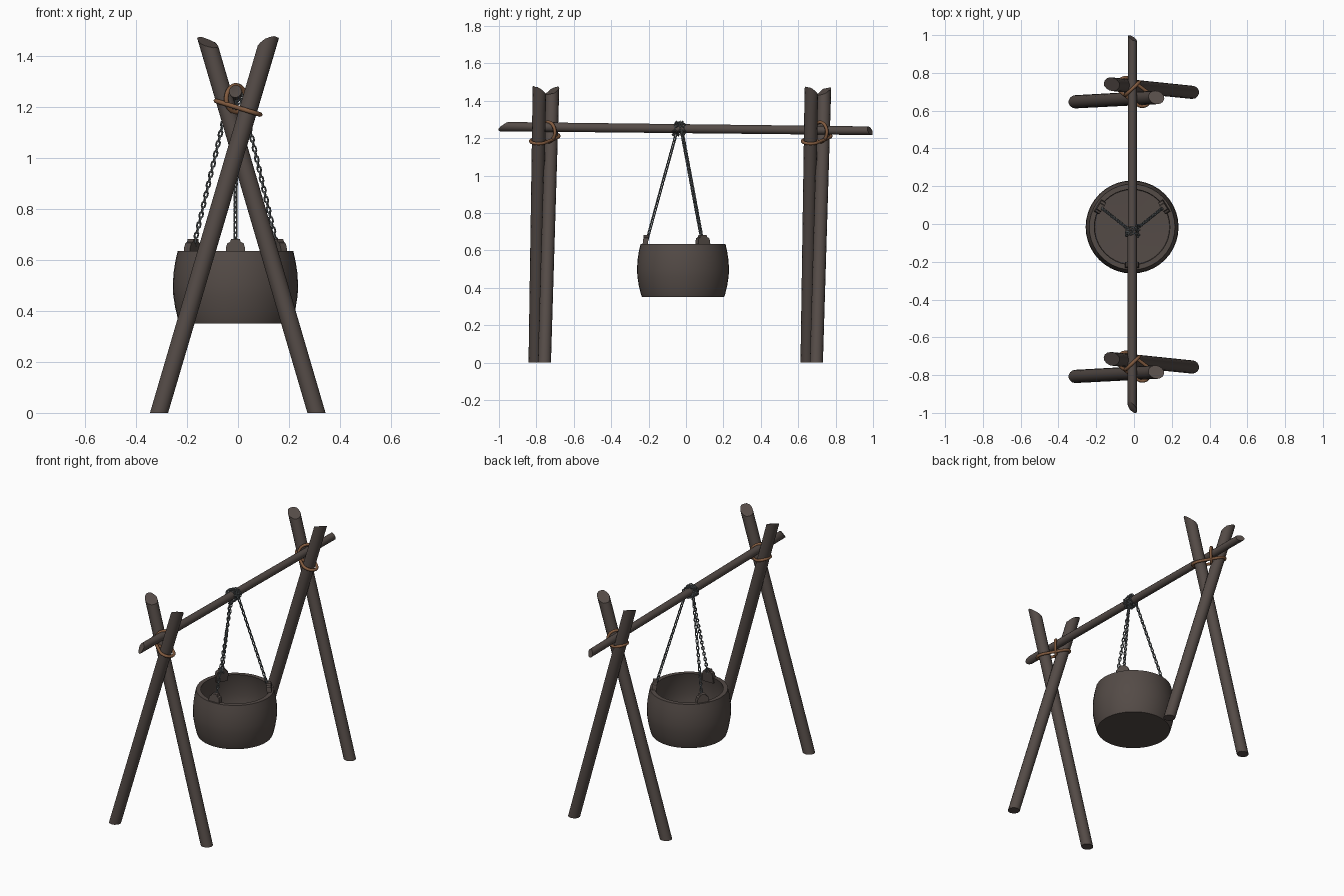
import bpy, bmesh, math, random
from mathutils import Vector as V

if "Cube" in bpy.data.objects:
    bpy.data.objects.remove(bpy.data.objects["Cube"])
random.seed(4)

def mat(name, col):
    m = bpy.data.materials.new(name)
    m.diffuse_color = (*col, 1)
    m.use_nodes = True
    m.node_tree.nodes["Principled BSDF"].inputs["Base Color"].default_value = m.diffuse_color
    return m

WOOD = mat("dark wood", (0.090, 0.071, 0.063))
IRON = mat("pot iron", (0.088, 0.070, 0.062))
STEEL = mat("chain steel", (0.125, 0.140, 0.146))
ROPE = mat("rope brown", (0.225, 0.105, 0.050))

def finish(bm, name, m, angle=40):
    bmesh.ops.recalc_face_normals(bm, faces=bm.faces)
    me = bpy.data.meshes.new(name)
    bm.to_mesh(me)
    bm.free()
    ob = bpy.data.objects.new(name, me)
    bpy.context.collection.objects.link(ob)
    me.materials.append(m)
    bpy.ops.object.select_all(action='DESELECT')
    ob.select_set(True)
    bpy.context.view_layer.objects.active = ob
    bpy.ops.object.shade_smooth_by_angle(angle=math.radians(angle))
    return ob

def skin(bm, rings, closed=False):
    """Join rings of points with quads; cap the ends unless closed."""
    vs = [[bm.verts.new(p) for p in ring] for ring in rings]
    n, k = len(vs), len(vs[0])
    for i in range(n if closed else n - 1):
        a, b = vs[i], vs[(i + 1) % n]
        for j in range(k):
            bm.faces.new((a[j], a[(j + 1) % k], b[(j + 1) % k], b[j]))
    if not closed:
        bm.faces.new(vs[0])
        bm.faces.new(vs[-1])

def pole(name, p0, p1, r0, r1, cut0, cut1, sides=14):
    """Round pole; cut0/cut1 are slant vectors (None = cut flat on the ground)."""
    p0, p1 = V(p0), V(p1)
    ax = (p1 - p0).normalized()
    u = ax.cross(V((1, 0, 0)) if abs(ax.x) < 0.9 else V((0, 1, 0))).normalized()
    w = ax.cross(u)
    bm = bmesh.new()
    rings = []
    for t in (0, 0.1, 0.5, 0.93, 1):
        r = r0 + (r1 - r0) * t
        ring = []
        for j in range(sides):
            a = math.tau * j / sides
            d = u * math.cos(a) + w * math.sin(a)
            p = p0.lerp(p1, t) + d * r
            if t == 0 and cut0 is None:
                p -= ax * (p.z / ax.z)
            elif t in (0, 1):
                p += ax * (d.dot(V(cut1 if t else cut0)) + random.uniform(-.004, .004))
            ring.append(p)
        rings.append(ring)
    skin(bm, rings)
    return finish(bm, name, WOOD)

# two pairs of crossed legs
for label, y, top in (("front", -.002, 0), ("back", 1.452, -0.004)):
    pole(label + "_left_leg", (-.31, y - .805, 0), (.118, y - .782, 1.455 + top),
         .035, .036, None, (.026, -.018, 0))
    pole(label + "_right_leg", (.308, y - .755, 0), (-.118, y - .712, 1.452),
         .035, .036, None, (-.026, .018, 0))

# crossbar
pole("crossbar", (-.01, -.97, 1.262), (-.008, .983, 1.24), .025, .023,
     (-.02, 0, .022), (-.015, 0, -.008), 12)

# pot: turned profile with inner wall and floor
C = V((-.01, -.016, 0))
profile = [(.001, .35), (.219, .35), (.225, .365), (.236, .41), (.244, .46), (.246, .50),
           (.243, .55), (.236, .595), (.227, .635), (.200, .635), (.212, .59), (.220, .50),
           (.214, .44), (.198, .385), (.001, .38)]
bm = bmesh.new()
skin(bm, [[C + V((r * math.cos(math.tau * j / 40), r * math.sin(math.tau * j / 40), z))
           for j in range(40)] for r, z in profile])
finish(bm, "pot", IRON, 35)

def tube(bm, pts, normal, r, sides):
    """Closed round tube through a loop of points."""
    n = len(pts)
    rings = []
    for i, p in enumerate(pts):
        t = (pts[(i + 1) % n] - pts[i - 1]).normalized()
        s = t.cross(normal).normalized()
        q = s.cross(t)
        rings.append([p + (s * math.cos(math.tau * j / sides) + q * math.sin(math.tau * j / sides)) * r
                      for j in range(sides)])
    skin(bm, rings, True)

def link(bm, c, along, side, length=.031, width=.021, r=.0036):
    """One oval chain link."""
    hw, hs = width / 2 - r, length / 2 - width / 2
    pts = []
    for i in range(12):
        a = math.tau * (i + .5) / 12
        pts.append(c + along * (math.sin(a) * hw + math.copysign(hs, math.sin(a))) + side * math.cos(a) * hw)
    tube(bm, pts, along.cross(side), r, 6)

# three lugs on the rim, three chains to the bar
anchors = [(270, V((-.008, -.055, 1.215))), (148, V((-.036, -.022, 1.235))), (32, V((.018, -.022, 1.235)))]
for k, (deg, top) in enumerate(anchors):
    a = math.radians(deg)
    d, s = V((math.cos(a), math.sin(a), 0)), V((-math.sin(a), math.cos(a), 0))
    shape = [(-.037, .60), (.037, .60), (.037, .65), (.032, .666), (.021, .671),
             (.017, .683), (-.017, .683), (-.021, .671), (-.032, .666), (-.037, .65)]
    bm = bmesh.new()
    skin(bm, [[C + d * (r - (z - .6) * .12) + s * x + V((0, 0, z)) for x, z in shape]
              for r in (.192, .220)])
    finish(bm, "rim_lug_%d" % (k + 1), IRON, 30)

    bm = bmesh.new()
    start = C + d * .192 + V((0, 0, .658))
    ax = (top - start).normalized()
    s2 = (s - ax * s.dot(ax)).normalized()
    # links turned 45 degrees so both strands show
    e1 = (s2 + ax.cross(s2)).normalized()
    n = round((top - start).length / .0205)
    for i in range(n + 1):
        link(bm, start.lerp(top, i / n), ax, e1 if i % 2 else ax.cross(e1))
    # loop of links around the bar
    o, yy = V((-.009, 0, 1.251)), (-.058, -.038, -.018)[k]
    for i in range(10):
        b = math.tau * i / 10
        out = V((math.cos(b), 0, math.sin(b)))
        tan = V((-math.sin(b), .25 * (k - 1), math.cos(b))).normalized()
        flat = V((0, 1, 0)) if i % 2 else out
        flat = (flat - tan * flat.dot(tan)).normalized()
        link(bm, o + V((0, yy + .008 * math.sin(b + k), 0)) + out * .033, tan, flat)
    finish(bm, "chain_%d" % (k + 1), STEEL, 60)

# rope lashings: one tilted ring hugging both legs, one loop over the bar
for label, y in (("front", -.755), ("back", .699)):
    bm = bmesh.new()
    ring, loop = [], []
    e, f = V((.8, -.6, 0)), V((.6, .8, 0))
    for i in range(36):
        a = math.tau * (i + .5) / 36
        ca, sa = math.cos(a), math.sin(a)
        p = e * (ca * .043 + math.copysign(.055, ca)) + f * sa * .043
        ring.append(V((p.x, y + p.y, 1.198 - p.x * .31)))
        loop.append(V((-.008 + .038 * ca, y + .018 + .036 * ca, 1.233 + .053 * sa)))
    tube(bm, ring, V((.3, 0, 1)).normalized(), .009, 8)
    tube(bm, loop, V((-.68, .73, 0)), .009, 8)
    finish(bm, label + "_rope_lashing", ROPE, 60)
